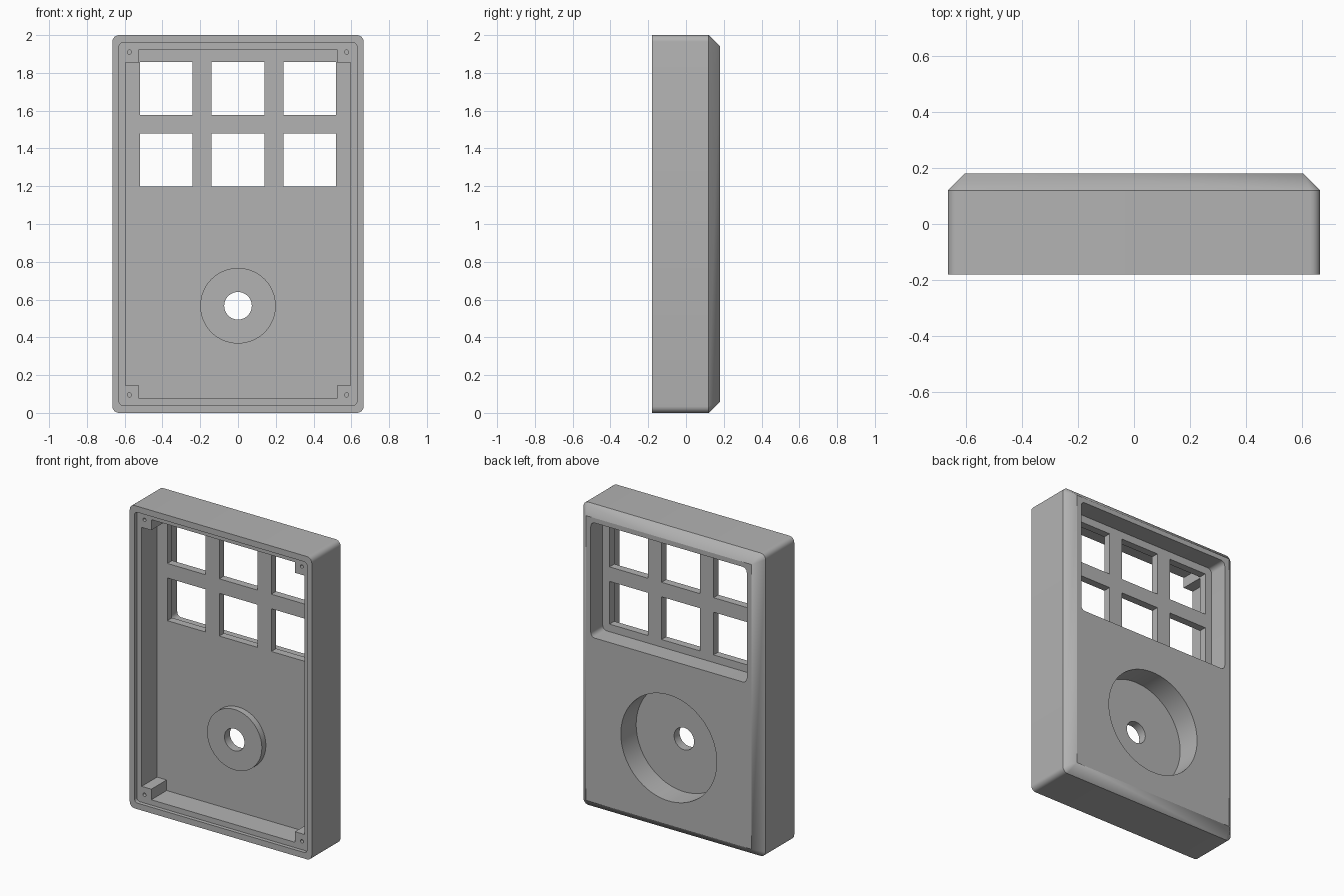
import bpy, bmesh
from math import cos, sin, pi, radians

if "Cube" in bpy.data.objects:
    bpy.data.objects.remove(bpy.data.objects["Cube"], do_unlink=True)

# Case dimensions
HALF_W, HEIGHT = 0.665, 2.0
FRONT, BACK, CHAMFER = -0.18, 0.18, 0.06
LEDGE, FLOOR = -0.155, 0.005
MID_Z, DIAL_Z = HEIGHT / 2, 0.567

grey = bpy.data.materials.new("plain grey plastic")
grey.use_nodes = True
GREY = (0.45, 0.45, 0.45, 1)
grey.diffuse_color = GREY
grey.node_tree.nodes["Principled BSDF"].inputs["Base Color"].default_value = GREY


def rounded_rect(cx, cz, hw, hh, r, steps=6):
    """Outline in the xz plane; r = 0 stacks the corner points together."""
    pts = []
    for k, (sx, sz) in enumerate([(1, 1), (-1, 1), (-1, -1), (1, -1)]):
        for i in range(steps + 1):
            a = (k + i / steps) * pi / 2
            pts.append((cx + sx * (hw - r) + r * cos(a), cz + sz * (hh - r) + r * sin(a)))
    return pts


def circle(cx, cz, r, n=64):
    return [(cx + r * cos(2 * pi * i / n), cz + r * sin(2 * pi * i / n)) for i in range(n)]


def loft(name, sections):
    """Solid through matching outlines, given as (y, outline) pairs."""
    bm = bmesh.new()
    rings = [[bm.verts.new((x, y, z)) for x, z in pts] for y, pts in sections]
    n = len(rings[0])
    for a, b in zip(rings, rings[1:]):
        for i in range(n):
            j = (i + 1) % n
            bm.faces.new((a[i], a[j], b[j], b[i]))
    bm.faces.new(rings[0])
    bm.faces.new(rings[-1])
    bmesh.ops.remove_doubles(bm, verts=bm.verts, dist=1e-5)
    bmesh.ops.recalc_face_normals(bm, faces=bm.faces)
    mesh = bpy.data.meshes.new(name)
    bm.to_mesh(mesh)
    bm.free()
    mesh.materials.append(grey)
    obj = bpy.data.objects.new(name, mesh)
    bpy.context.collection.objects.link(obj)
    return obj


def combine(body, tool, operation="DIFFERENCE"):
    mod = body.modifiers.new("cut", "BOOLEAN")
    mod.operation, mod.solver, mod.object = operation, "EXACT", tool
    bpy.context.view_layer.objects.active = body
    bpy.ops.object.modifier_apply(modifier=mod.name)
    bpy.data.objects.remove(tool, do_unlink=True)


def cut(body, outline, y0, y1):
    combine(body, loft("cutter", [(y0, outline), (y1, outline)]))


# Outer shell: rounded corners, chamfered back
outer = rounded_rect(0, MID_Z, HALF_W, MID_Z, 0.035)
back = rounded_rect(0, MID_Z, HALF_W - CHAMFER, MID_Z - CHAMFER, 0)
case = loft("case", [(FRONT, outer), (BACK - CHAMFER, outer), (BACK, back)])

# Lid ledge, then the cavity with a square post left in each corner
cut(case, rounded_rect(0, MID_Z, 0.63, 0.96, 0.022), FRONT - 0.1, LEDGE)
CW, CH, POST = 0.595, 0.925, 0.07
notched = []
for sx, sz in [(1, 1), (-1, 1), (-1, -1), (1, -1)]:
    corner = [(CW, CH - POST), (CW - POST, CH - POST), (CW - POST, CH)]
    if sx * sz < 0:
        corner.reverse()
    notched += [(sx * x, MID_Z + sz * z) for x, z in corner]
cut(case, notched, FRONT - 0.05, FLOOR)

# Raised boss inside, behind the dial well
boss = circle(0, DIAL_Z, 0.2)
combine(case, loft("boss", [(-0.037, boss), (0.012, boss)]), "UNION")

# Back: display recess and round dial well with shaft hole
cut(case, rounded_rect(0, 1.528, 0.57, 0.38, 0.03), 0.055, BACK + 0.1)
cut(case, circle(0, DIAL_Z, 0.35, 96), 0.02, BACK + 0.1)
cut(case, circle(0, DIAL_Z, 0.073, 48), -0.1, 0.1)

# Six square windows
for x in (-0.38, 0, 0.38):
    for z in (1.339, 1.717):
        cut(case, rounded_rect(x, z, 0.14, 0.141, 0), -0.05, 0.1)

# Screw holes in the posts
for x in (-0.575, 0.575):
    for z in (0.095, 1.91):
        cut(case, circle(x, z, 0.011, 20), FRONT, -0.04)

# Smooth curved walls, sharp edges kept
bpy.ops.object.select_all(action="DESELECT")
case.select_set(True)
bpy.context.view_layer.objects.active = case
bpy.ops.object.shade_smooth_by_angle(angle=radians(30))
